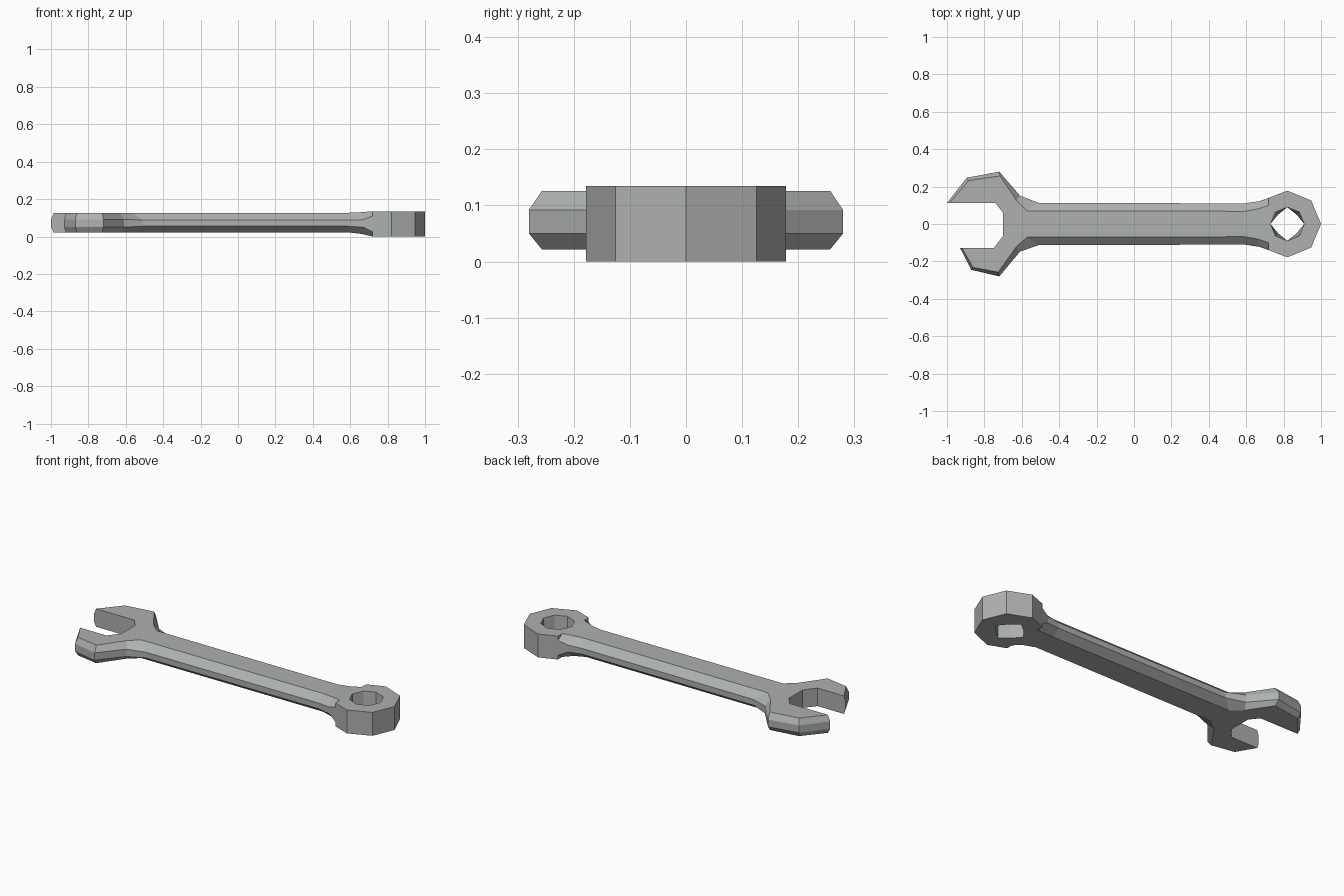
import bpy, bmesh, math

if "Cube" in bpy.data.objects:
    bpy.data.objects.remove(bpy.data.objects["Cube"])

steel = bpy.data.materials.new("grey steel")
steel.diffuse_color = (0.42, 0.44, 0.435, 1)
steel.use_nodes = True
steel.node_tree.nodes["Principled BSDF"].inputs["Base Color"].default_value = steel.diffuse_color


def finish(bm, name):
    bmesh.ops.recalc_face_normals(bm, faces=bm.faces)
    me = bpy.data.meshes.new(name)
    bm.to_mesh(me)
    bm.free()
    me.materials.append(steel)
    ob = bpy.data.objects.new(name, me)
    bpy.context.collection.objects.link(ob)
    return ob


# Jaw and handle: outline stations (x, y at rim, x on flat face, y on flat face)
HZ = (0.022, 0.055, 0.088, 0.127)
JZ = (0.022, 0.05, 0.092, 0.126)
upper_jaw = [(-0.61, 0.152, -0.628, 0.125), (-0.72, 0.28, -0.716, 0.257),
             (-0.895, 0.247, -0.885, 0.232), (-1.0, 0.112, -0.985, 0.112)]
mouth = [(-0.74, 0.112), (-0.70, 0.06), (-0.70, -0.065), (-0.75, -0.128)]
lower_jaw = [(-0.93, -0.128, -0.92, -0.128), (-0.87, -0.245, -0.86, -0.232),
             (-0.72, -0.28, -0.726, -0.257), (-0.61, -0.148, -0.628, -0.12)]
# Handle stations, mirrored in y, flaring into the ring
handle = [((-0.51, 0.113, -0.57, 0.07), HZ),
          ((0.59, 0.11, 0.59, 0.068), HZ),
          ((0.67, 0.122, 0.66, 0.08), (0.014, 0.05, 0.09, 0.130)),
          ((0.72, 0.14, 0.72, 0.10), (0.0, 0.025, 0.11, 0.135))]

bm = bmesh.new()


def column(p, z):
    x, y, cx, cy = p
    pts = ((cx, cy, z[0]), (x, y, z[1]), (x, y, z[2]), (cx, cy, z[3]))
    return [bm.verts.new(q) for q in pts]


up = [column(p, z) for p, z in handle]
down = [column((p[0], -p[1], p[2], -p[3]), z) for p, z in handle]
head = ([column(p, JZ) for p in upper_jaw] + [column(p + p, JZ) for p in mouth]
        + [column(p, JZ) for p in lower_jaw])
loop = up[::-1] + head + down
for a, b in zip(loop, loop[1:]):
    for i in range(3):
        bm.faces.new((a[i], b[i], b[i + 1], a[i + 1]))
# Flat faces: jaw plate, then handle strips
for lv in (0, 3):
    bm.faces.new([c[lv] for c in [up[0]] + head + [down[0]]])
    for i in range(len(up) - 1):
        bm.faces.new((up[i][lv], up[i + 1][lv], down[i + 1][lv], down[i][lv]))
finish(bm, "open_jaw_and_handle")

# Box ring: octagon with an eight sided hole, cut flat where the handle joins
bm = bmesh.new()
CX, R, HOLE, TOP = 0.82, 0.18, 0.09, 0.135
rings = []
for z in (0.0, TOP):
    outer, inner = [], []
    for k in range(8):
        a = k * math.pi / 4
        c, s = math.cos(a), math.sin(a)
        if c < -0.1:
            outer.append(bm.verts.new((0.72, 0.14 if s > 0.1 else -0.14 if s < -0.1 else 0, z)))
        else:
            outer.append(bm.verts.new((CX + R * c, 0.178 * s, z)))
        r = HOLE if k % 2 == 0 or z > 0 else 0.07
        inner.append(bm.verts.new((CX + r * c, r * s, z)))
    rings.append((outer, inner))
(ob, ib), (ot, it) = rings
for k in range(8):
    j = (k + 1) % 8
    for p, q in ((ob, ot), (ot, it), (it, ib), (ib, ob)):
        bm.faces.new((p[k], p[j], q[j], q[k]))
finish(bm, "box_ring")
